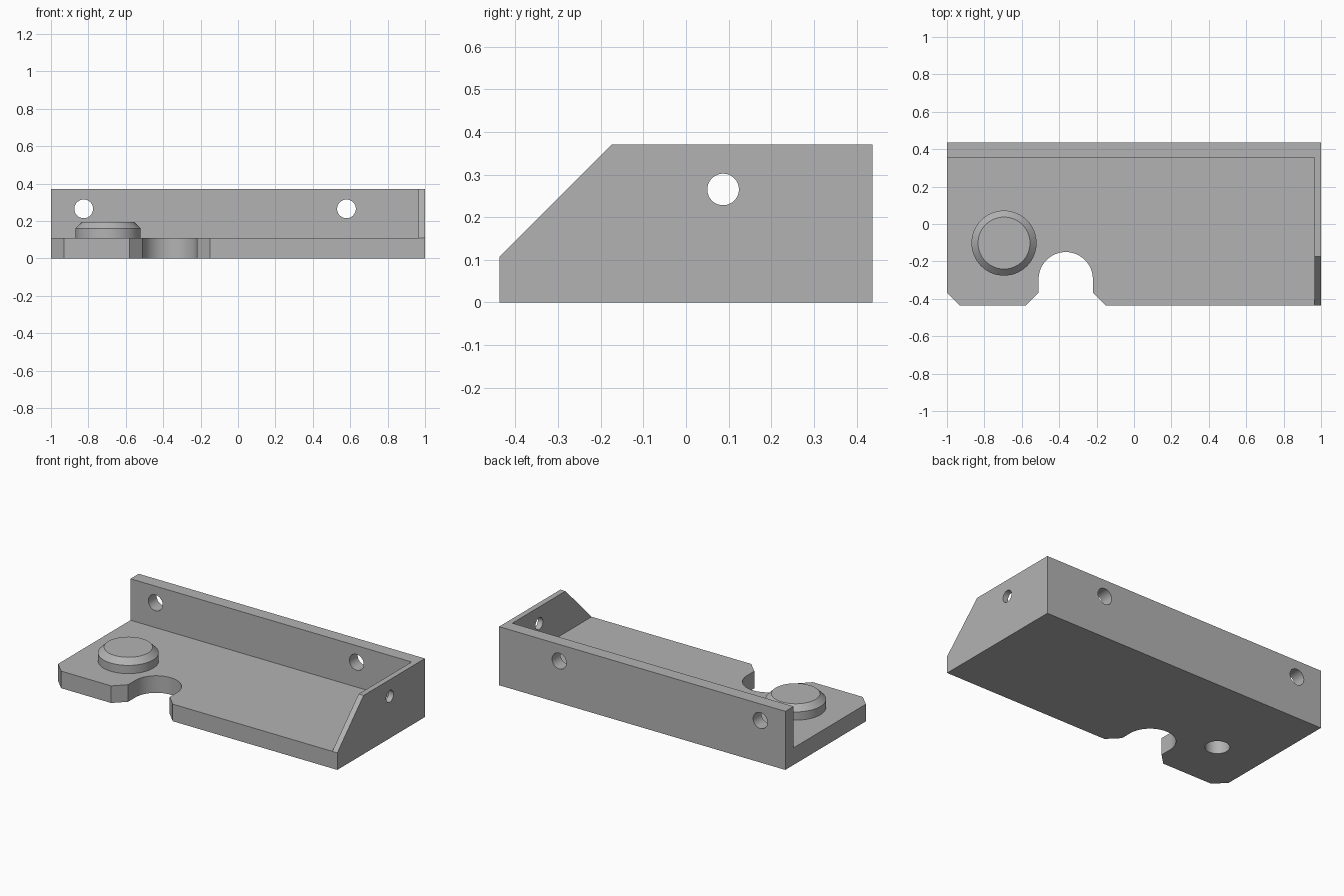
import bpy, bmesh, math
from mathutils import Matrix

if "Cube" in bpy.data.objects:
    bpy.data.objects.remove(bpy.data.objects["Cube"])

grey = bpy.data.materials.new("plain grey")
grey.diffuse_color = (0.45, 0.45, 0.45, 1)
grey.use_nodes = True
grey.node_tree.nodes["Principled BSDF"].inputs["Base Color"].default_value = grey.diffuse_color

L, W, H, T = 1.0, 0.437, 0.37, 0.108      # half length, half width, height, plate thickness
BOSS = (-0.695, -0.102)


def finish(name, bm):
    bmesh.ops.recalc_face_normals(bm, faces=bm.faces)
    mesh = bpy.data.meshes.new(name)
    bm.to_mesh(mesh)
    bm.free()
    mesh.materials.append(grey)
    obj = bpy.data.objects.new(name, mesh)
    bpy.context.collection.objects.link(obj)
    return obj


def prism(name, points, offset):
    """Extrude a flat outline along an offset vector."""
    bm = bmesh.new()
    face = bm.faces.new([bm.verts.new(p) for p in points])
    new = bmesh.ops.extrude_face_region(bm, geom=[face])["geom"]
    bmesh.ops.translate(bm, vec=offset, verts=[v for v in new if isinstance(v, bmesh.types.BMVert)])
    return finish(name, bm)


def cylinder(name, radius, depth, centre, axis="Z"):
    bm = bmesh.new()
    turn = {"X": Matrix.Rotation(math.pi / 2, 4, "Y"),
            "Y": Matrix.Rotation(math.pi / 2, 4, "X"), "Z": Matrix()}[axis]
    bmesh.ops.create_cone(bm, cap_ends=True, segments=64, radius1=radius, radius2=radius,
                          depth=depth, matrix=Matrix.Translation(centre) @ turn)
    return finish(name, bm)


def boolean(target, tool, operation):
    mod = target.modifiers.new(tool.name, "BOOLEAN")
    mod.operation, mod.solver, mod.object = operation, "EXACT", tool
    bpy.context.view_layer.objects.active = target
    bpy.ops.object.modifier_apply(modifier=mod.name)
    bpy.data.objects.remove(tool)


# Base plate with chamfered corner and round-ended notch
nx, ny, nr, c = -0.365, -0.295, 0.145, 0.07
arc = [(nx + nr * math.cos(a), ny + nr * math.sin(a))
       for a in (math.pi * i / 32 for i in range(33))]
outline = [(L, W), (-L, W), (-L, -W + c), (-L + c, -W), (nx - nr - c, -W), (nx - nr, -W + c)]
outline += arc[::-1] + [(nx + nr, -W + c), (nx + nr + c, -W), (L, -W)]
bracket = prism("bracket", [(x, y, 0) for x, y in outline], (0, 0, T))

# Back wall and sloped end wall as one piece with the plate
back = prism("back_wall", [(-L, 0.355, 0), (L, 0.355, 0), (L, W, 0), (-L, W, 0)], (0, 0, H))
boolean(bracket, back, "UNION")
end = prism("end_wall", [(L, -W, 0), (L, W, 0), (L, W, H), (L, -W + H - T, H), (L, -W, T)],
            (-0.035, 0, 0))
boolean(bracket, end, "UNION")

# Round boss with a bevelled top
bm = bmesh.new()
profile = [(0, 0.05), (0.174, 0.05), (0.174, 0.16), (0.139, 0.195), (0, 0.195)]
verts = [bm.verts.new((BOSS[0] + r, BOSS[1], z)) for r, z in profile]
edges = [bm.edges.new(pair) for pair in zip(verts, verts[1:])]
bmesh.ops.spin(bm, geom=verts + edges, cent=(*BOSS, 0), axis=(0, 0, 1),
               angle=math.tau, steps=64)
bmesh.ops.remove_doubles(bm, verts=bm.verts, dist=1e-4)
boolean(bracket, finish("boss", bm), "UNION")

# Mounting holes and the blind hole under the boss
for x in (-0.825, 0.58):
    boolean(bracket, cylinder("wall_hole", 0.05, 0.3, (x, 0.4, 0.265), "Y"), "DIFFERENCE")
boolean(bracket, cylinder("end_hole", 0.037, 0.2, (L, 0.087, 0.265), "X"), "DIFFERENCE")
boolean(bracket, cylinder("boss_hole", 0.07, 0.3, (*BOSS, 0)), "DIFFERENCE")

# Smooth round surfaces, crisp edges
bpy.ops.object.select_all(action="DESELECT")
bracket.select_set(True)
bpy.context.view_layer.objects.active = bracket
bpy.ops.object.shade_smooth_by_angle(angle=math.radians(30))
